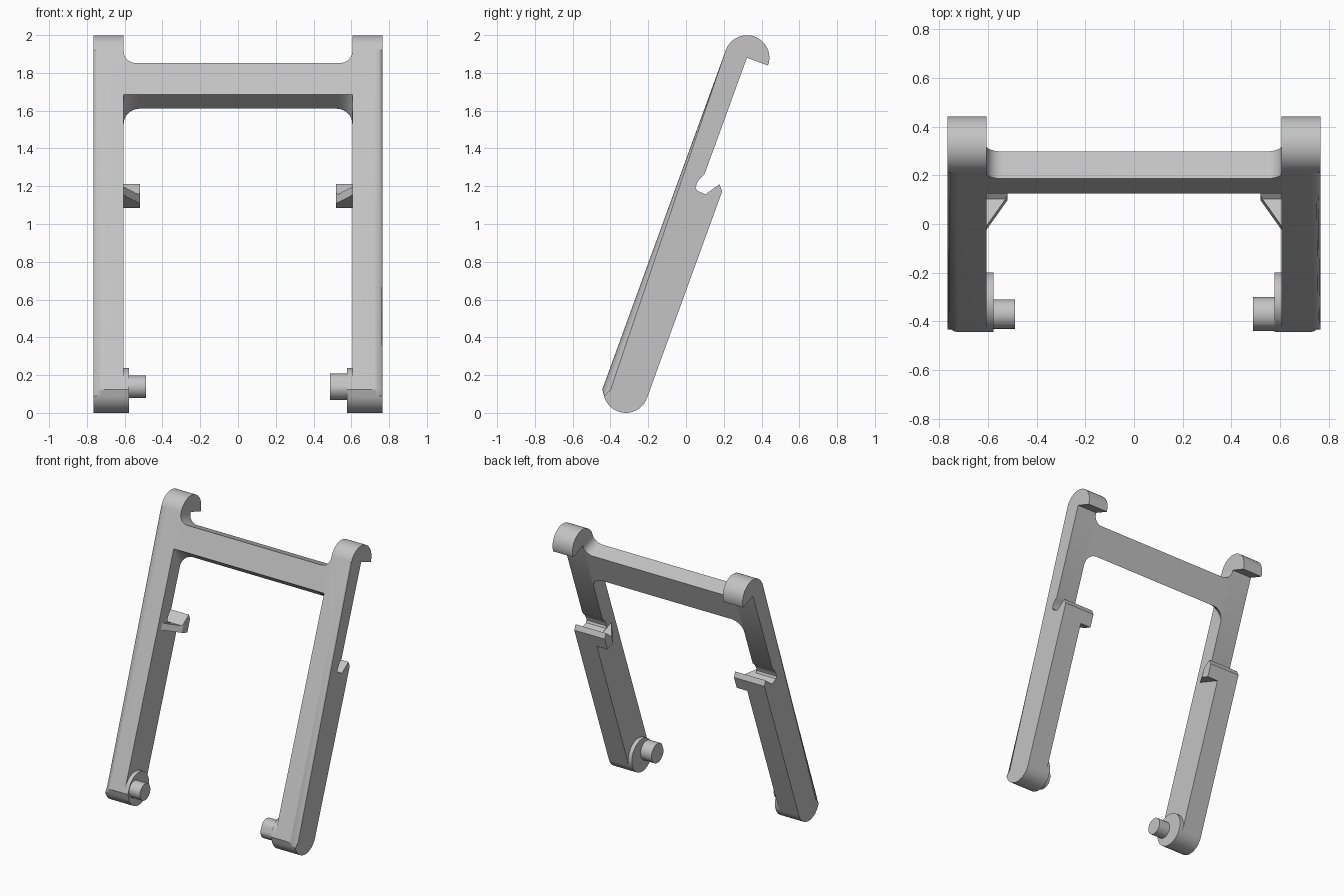
import bpy, bmesh
from math import sin, cos, radians
from mathutils import Matrix

if "Cube" in bpy.data.objects:
    bpy.data.objects.remove(bpy.data.objects["Cube"], do_unlink=True)

grey = bpy.data.materials.new("light_grey")
grey.use_nodes = True
grey.diffuse_color = (0.55, 0.55, 0.55, 1)
grey.node_tree.nodes["Principled BSDF"].inputs["Base Color"].default_value = grey.diffuse_color

# Parts are drawn upright (x, depth, length), then leaned back
LEAN = Matrix.Rotation(radians(-20), 4, 'X')
MID, R = -0.34, 0.119          # centre line and half depth of a leg
FRONT = MID - R
FOOT, HEAD = 0.003, 1.877      # centres of the rounded leg ends
INNER, OUTER = 0.605, 0.765    # leg faces across x


def arc(cx, cy, r, start, end, n):
    return [(cx + r * cos(radians(start + (end - start) * i / n)),
             cy + r * sin(radians(start + (end - start) * i / n))) for i in range(n + 1)]


def loft(a, b):
    """Solid between two matching loops of 3D points."""
    bm = bmesh.new()
    va, vb = [bm.verts.new(p) for p in a], [bm.verts.new(p) for p in b]
    bm.faces.new(va)
    bm.faces.new(vb[::-1])
    for i in range(len(va)):
        j = (i + 1) % len(va)
        bm.faces.new((va[i], vb[i], vb[j], va[j]))
    return bm


def prism(profile, x0, x1):
    return loft([(x0, v, u) for v, u in profile], [(x1, v, u) for v, u in profile])


def finish(bm, name, side=1):
    bm.transform(LEAN)
    bm.transform(Matrix.Scale(side, 4, (1, 0, 0)))
    bmesh.ops.recalc_face_normals(bm, faces=bm.faces)
    mesh = bpy.data.meshes.new(name)
    bm.to_mesh(mesh)
    bm.free()
    mesh.materials.append(grey)
    ob = bpy.data.objects.new(name, mesh)
    bpy.context.collection.objects.link(ob)
    return ob


def activate(ob):
    bpy.ops.object.select_all(action='DESELECT')
    ob.select_set(True)
    bpy.context.view_layer.objects.active = ob


def smooth(ob):
    activate(ob)
    bpy.ops.object.shade_smooth_by_angle(angle=radians(30))


# Foot end is round at the back with a small square corner at the front
toe = arc(MID, FOOT, R, 0, -145, 20) + [(FRONT, FOOT - 0.038)]
leg_profile = toe + arc(MID, HEAD, R, 180, 0, 24)
boss_profile = toe + arc(MID, FOOT, R, 180, 10, 20)

# Notch leaves a thin upper leg under the hook and a pointed lip
notch_low = [(-0.348, 1.205), (-0.357, 1.185), (-0.362, 1.16), (-0.36, 1.138),
             (-0.348, 1.126), (-0.299, 1.122)]
lip = [(-0.248, 1.198), (-0.228, 1.176)]
notch_profile = [(MID, HEAD), (MID, 1.22)] + notch_low + lip + [(-0.18, 1.122), (-0.18, HEAD)]
latch_profile = [(-0.416, 1.075), (-0.416, 1.122), (-0.299, 1.122)] + lip + [(-0.221, 1.168), (-0.221, 1.075)]

for side, word, pin_r in ((1, "left", 0.07), (-1, "right", 0.06)):
    # Leg with rounded outer rim
    bm = prism(leg_profile, INNER, OUTER)
    rim = [e for e in bm.edges if all(v.co.x > OUTER - 0.001 for v in e.verts)]
    bmesh.ops.bevel(bm, geom=rim, offset=0.042, segments=5, profile=0.5, affect='EDGES')
    leg = finish(bm, word + "_leg", side)
    cutter = finish(prism(notch_profile, INNER - 0.1, OUTER + 0.1), word + "_notch_cutter", side)
    cutter.hide_render = True
    cut = leg.modifiers.new("notch", 'BOOLEAN')
    cut.operation, cut.solver, cut.object = 'DIFFERENCE', 'EXACT', cutter
    activate(leg)
    bpy.ops.object.modifier_apply(modifier=cut.name)
    bpy.data.objects.remove(cutter, do_unlink=True)
    smooth(leg)

    # Pivot boss and pin
    smooth(finish(prism(boss_profile, 0.576, INNER), word + "_pivot_boss", side))
    circle = arc(-0.395, FOOT, pin_r, 0, 360, 28)[:-1]
    pin = [(max(v, FRONT), u) for v, u in circle]
    smooth(finish(prism(pin, 0.488, 0.577), word + "_pivot_pin", side))

    # Latch wedge with slanted front
    bm = prism(latch_profile, 0.52, INNER)
    cut_geom = bm.verts[:] + bm.edges[:] + bm.faces[:]
    bmesh.ops.bisect_plane(bm, geom=cut_geom, plane_co=(INNER, -0.416, 1.1),
                           plane_no=(-0.127, -0.085, 0), clear_outer=True)
    bmesh.ops.holes_fill(bm, edges=[e for e in bm.edges if e.is_boundary], sides=0)
    finish(bm, word + "_latch_wedge", side)

# Crossbar with filleted corners and a sloped underside
under = arc(INNER - 0.085, 1.505, 0.085, 90, 0, 10)
top = arc(INNER - 0.065, 1.869, 0.065, 0, -90, 10)
mirror = lambda pts: [(-x, u) for x, u in reversed(pts)]
back = under + top + mirror(top) + mirror(under)
front = [(x, 1.628 if u < 1.7 else u) for x, u in back]
smooth(finish(loft([(x, FRONT, u) for x, u in front], [(x, MID, u) for x, u in back]), "crossbar"))
